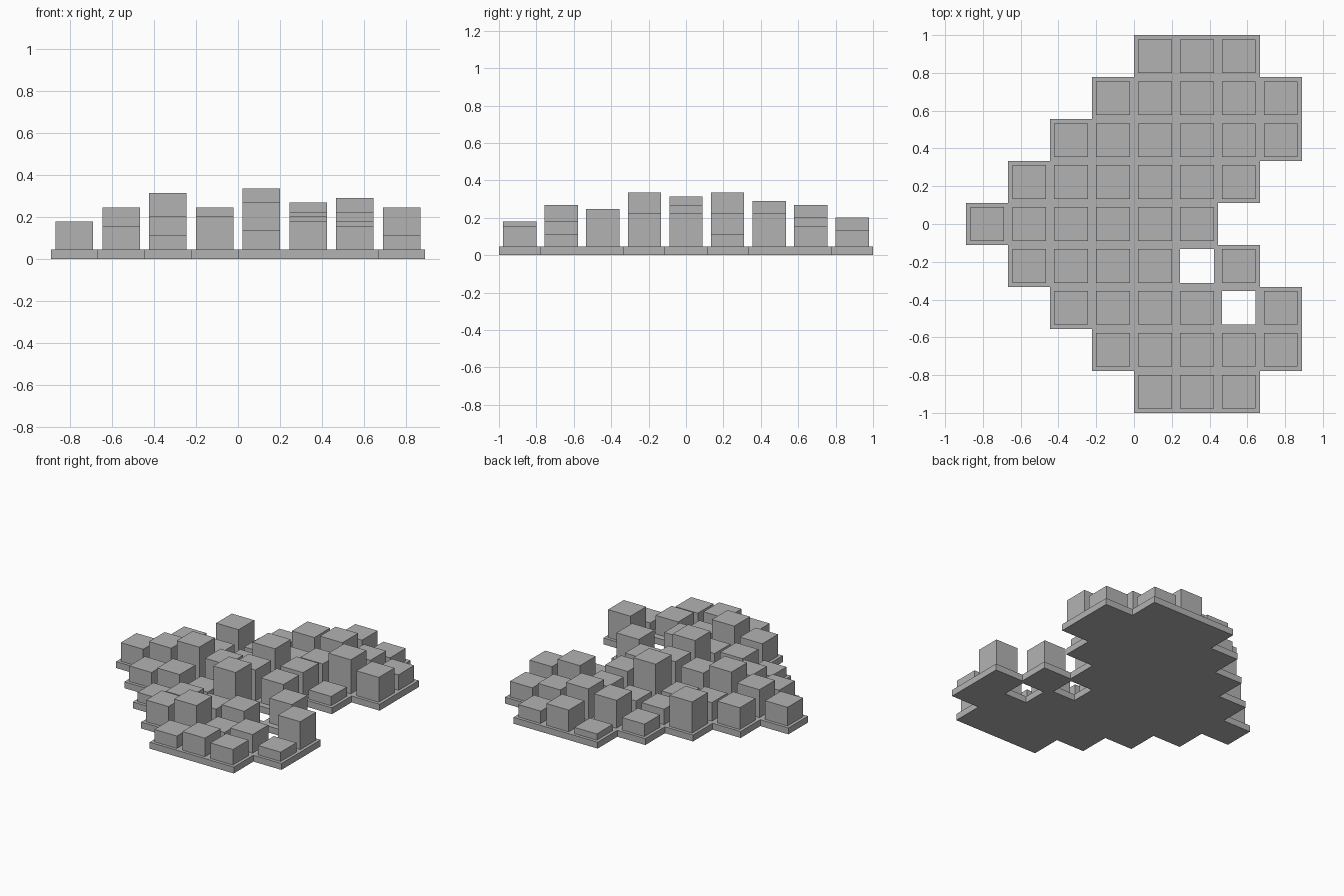
import bpy, bmesh
from mathutils import Vector

if "Cube" in bpy.data.objects:
    bpy.data.objects.remove(bpy.data.objects["Cube"], do_unlink=True)

# Layout, front row first: hex digit = block height steps, o = framed opening, . = empty
ROWS = ["....465.",
        "...7a463",
        "..3657o9",
        ".574do8.",
        "69c9a8..",
        ".765d83.",
        "..a557b8",
        "...49a75",
        "....274."]
PITCH = 2 / 9
BLOCK = PITCH * 0.8
BASE = 0.046
STEP = PITCH / 10

grey = bpy.data.materials.new("plain grey")
grey.use_nodes = True
colour = (0.45, 0.45, 0.45, 1)
grey.diffuse_color = colour
grey.node_tree.nodes["Principled BSDF"].inputs["Base Color"].default_value = colour


def finish(bm, name):
    bmesh.ops.recalc_face_normals(bm, faces=bm.faces)
    mesh = bpy.data.meshes.new(name)
    bm.to_mesh(mesh)
    bm.free()
    mesh.materials.append(grey)
    obj = bpy.data.objects.new(name, mesh)
    bpy.context.collection.objects.link(obj)
    return obj


def square(centre, size):
    h = size / 2
    return [centre + Vector(p) for p in ((-h, -h, 0), (h, -h, 0), (h, h, 0), (-h, h, 0))]


cells = [(c, r, mark, Vector(((c - 3.5) * PITCH, (r - 4) * PITCH, 0)))
         for r, row in enumerate(ROWS) for c, mark in enumerate(row) if mark != "."]

# Stepped base slab, with a rim around each opening
bm = bmesh.new()
for c, r, mark, centre in cells:
    outer = square(centre, PITCH)
    if mark == "o":
        inner = square(centre, BLOCK)
        quads = [(outer[i], outer[(i + 1) % 4], inner[(i + 1) % 4], inner[i]) for i in range(4)]
    else:
        quads = [outer]
    for quad in quads:
        bm.faces.new([bm.verts.new(p) for p in quad])
bmesh.ops.remove_doubles(bm, verts=bm.verts, dist=0.001)
top = bmesh.ops.extrude_face_region(bm, geom=bm.faces[:], use_keep_orig=True)
bmesh.ops.translate(bm, vec=(0, 0, BASE),
                    verts=[g for g in top["geom"] if isinstance(g, bmesh.types.BMVert)])
bmesh.ops.dissolve_limit(bm, angle_limit=0.02, verts=bm.verts[:], edges=bm.edges[:])
finish(bm, "base_slab")

# Square blocks of varied height standing on the slab
for c, r, mark, centre in cells:
    if mark == "o":
        continue
    height = int(mark, 16) * STEP
    bm = bmesh.new()
    bmesh.ops.create_cube(bm, size=1)
    bmesh.ops.scale(bm, vec=(BLOCK, BLOCK, height), verts=bm.verts)
    bmesh.ops.translate(bm, vec=centre + Vector((0, 0, BASE + height / 2)), verts=bm.verts)
    finish(bm, f"block_row{r + 1}_column{c + 1}")
